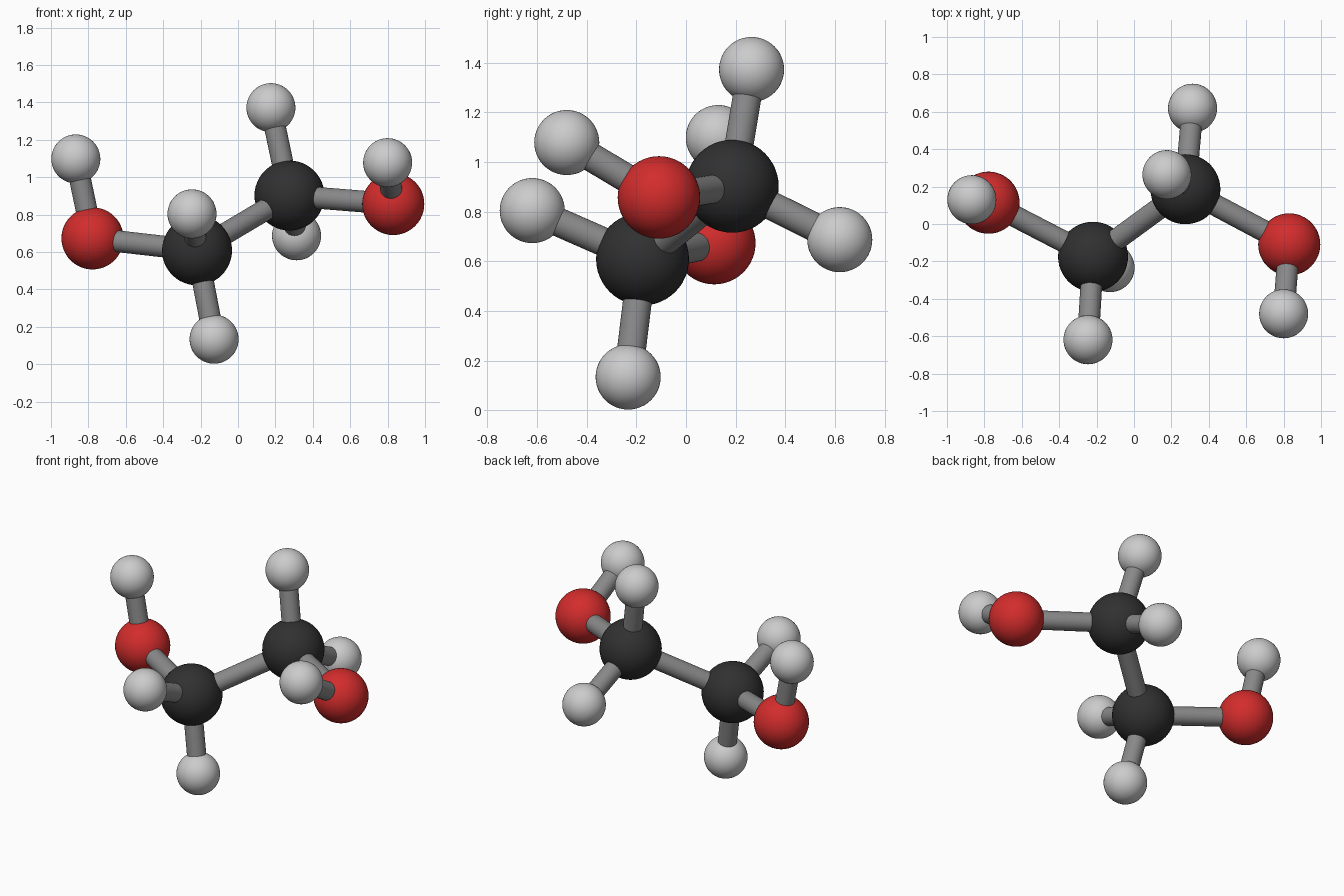
import bpy
from mathutils import Vector

if "Cube" in bpy.data.objects:
    bpy.data.objects.remove(bpy.data.objects["Cube"])


def material(name, rgb):
    m = bpy.data.materials.new(name)
    m.diffuse_color = (*rgb, 1)
    m.use_nodes = True
    m.node_tree.nodes["Principled BSDF"].inputs["Base Color"].default_value = m.diffuse_color
    return m


# Element styles: radius and colour
STYLE = {
    "carbon": (0.187, material("charcoal", (0.03, 0.03, 0.03))),
    "oxygen": (0.166, material("red", (0.65, 0.025, 0.025))),
    "hydrogen": (0.131, material("light_grey", (0.6, 0.6, 0.6))),
}
BOND_MAT = material("mid_grey", (0.25, 0.25, 0.25))
BOND_RADIUS = 0.058

# Atom centres
ATOMS = {
    "carbon_left": (-0.219, -0.175, 0.609),
    "carbon_right": (0.275, 0.186, 0.902),
    "oxygen_left": (-0.778, 0.114, 0.673),
    "oxygen_right": (0.830, -0.109, 0.857),
    "hydrogen_left_front": (-0.246, -0.619, 0.804),
    "hydrogen_left_bottom": (-0.128, -0.233, 0.134),
    "hydrogen_right_top": (0.176, 0.264, 1.372),
    "hydrogen_right_back": (0.313, 0.619, 0.687),
    "hydrogen_left_hydroxyl": (-0.867, 0.130, 1.098),
    "hydrogen_right_hydroxyl": (0.800, -0.480, 1.078),
}
BONDS = [
    ("carbon_left", "carbon_right"),
    ("carbon_left", "oxygen_left"),
    ("carbon_left", "hydrogen_left_front"),
    ("carbon_left", "hydrogen_left_bottom"),
    ("carbon_right", "oxygen_right"),
    ("carbon_right", "hydrogen_right_top"),
    ("carbon_right", "hydrogen_right_back"),
    ("oxygen_left", "hydrogen_left_hydroxyl"),
    ("oxygen_right", "hydrogen_right_hydroxyl"),
]


def finish(name, mat):
    ob = bpy.context.object
    ob.name = name
    ob.data.materials.append(mat)
    bpy.ops.object.shade_smooth_by_angle()


# Atoms
for name, centre in ATOMS.items():
    radius, mat = STYLE[name.split("_")[0]]
    bpy.ops.mesh.primitive_uv_sphere_add(segments=48, ring_count=24, radius=radius, location=centre)
    finish(name, mat)

# Bonds: rods between atom centres
for a, b in BONDS:
    p, q = Vector(ATOMS[a]), Vector(ATOMS[b])
    d = q - p
    bpy.ops.mesh.primitive_cylinder_add(
        vertices=32, radius=BOND_RADIUS, depth=d.length, location=(p + q) / 2,
        rotation=d.to_track_quat("Z", "Y").to_euler())
    finish(f"bond_{a}_to_{b}", BOND_MAT)
